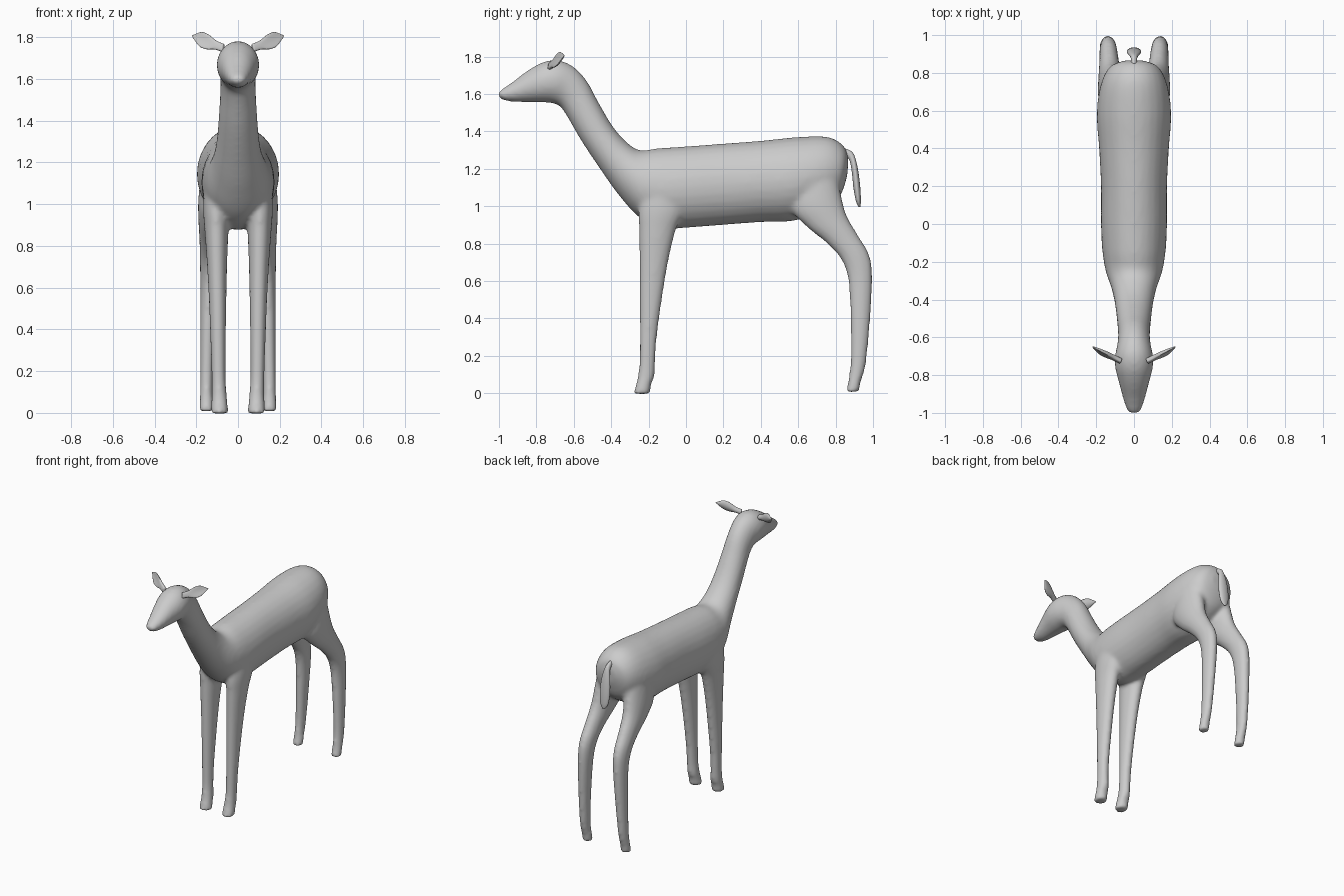
import bpy, bmesh, math
from mathutils import Vector

cube = bpy.data.objects.get("Cube")
if cube:
    bpy.data.objects.remove(cube)

grey = bpy.data.materials.new("soft grey")
grey.use_nodes = True
grey.diffuse_color = (0.6, 0.6, 0.6, 1)
grey.node_tree.nodes["Principled BSDF"].inputs["Base Color"].default_value = (0.6, 0.6, 0.6, 1)


def smooth_rings(rings, steps=5):
    """Catmull-Rom interpolation through rows of numbers."""
    out = []
    for i in range(len(rings) - 1):
        a, b, c, d = (rings[min(max(k, 0), len(rings) - 1)] for k in range(i - 1, i + 3))
        for s in range(steps):
            t = s / steps
            out.append([0.5 * (2*q + (r - p)*t + (2*p - 5*q + 4*r - e)*t*t
                               + (3*q - p - 3*r + e)*t**3)
                        for p, q, r, e in zip(a, b, c, d)])
    return out + [list(rings[-1])]


def loft(bm, sections, cup=Vector((0, 0, 0)), sides=28):
    """Skin elliptical sections given as (centre, half axis, half axis)."""
    loops = []
    for centre, u, v in sections:
        angles = [2 * math.pi * k / sides for k in range(sides)]
        loops.append([bm.verts.new(centre + u*math.cos(a) + v*math.sin(a)
                                   + cup * u.length * math.cos(a)**2) for a in angles])
    for lo, hi in zip(loops, loops[1:]):
        for k in range(sides):
            j = (k + 1) % sides
            bm.faces.new((lo[k], lo[j], hi[j], hi[k]))
    bm.faces.new(loops[0][::-1])
    bm.faces.new(loops[-1])


def side_profile(bm, rows, side=1):
    """Rows hold two outline points (y, z, y, z), the centre x and half width."""
    sections = []
    for y1, z1, y2, z2, x, w in smooth_rings(rows):
        a, b = Vector((0, y1, z1)), Vector((0, y2, z2))
        sections.append(((a + b)/2 + Vector((x*side, 0, 0)), (a - b)/2, Vector((w, 0, 0))))
    loft(bm, sections)


def finish(bm, name):
    bmesh.ops.recalc_face_normals(bm, faces=bm.faces)
    mesh = bpy.data.meshes.new(name)
    bm.to_mesh(mesh)
    bm.free()
    mesh.materials.append(grey)
    mesh.shade_smooth()
    obj = bpy.data.objects.new(name, mesh)
    bpy.context.collection.objects.link(obj)
    return obj


# Rump, back, neck and head: upper outline, lower outline, x, half width
trunk = [
    (.868, 1.25, .862, 1.16, 0, .05), (.845, 1.32, .815, 1.04, 0, .13),
    (.76, 1.37, .70, .96, 0, .178), (.6, 1.37, .56, .92, 0, .197),
    (.4, 1.35, .4, .915, 0, .185), (.2, 1.335, .2, .90, 0, .175),
    (0, 1.32, 0, .885, 0, .175), (-.15, 1.31, -.13, .88, 0, .168),
    (-.25, 1.30, -.25, .94, 0, .15), (-.33, 1.355, -.36, 1.06, 0, .118),
    (-.40, 1.44, -.46, 1.2, 0, .10), (-.47, 1.56, -.56, 1.35, 0, .09),
    (-.53, 1.67, -.63, 1.47, 0, .084), (-.60, 1.745, -.67, 1.53, 0, .088),
    (-.68, 1.78, -.71, 1.55, 0, .1), (-.76, 1.772, -.76, 1.555, 0, .1),
    (-.84, 1.73, -.84, 1.557, 0, .08), (-.92, 1.67, -.92, 1.558, 0, .059),
    (-.975, 1.632, -.975, 1.567, 0, .042), (-1.003, 1.613, -1.003, 1.583, 0, .022),
]
# Legs: front outline, back outline, x, half width
front_leg = [
    (-.20, 1.2, -.04, 1.2, .10, .05), (-.25, 1.0, -.01, 1.0, .105, .062),
    (-.252, .87, -.055, .87, .103, .057), (-.25, .7, -.095, .7, .1, .048),
    (-.249, .5, -.128, .5, .097, .041), (-.248, .3, -.155, .3, .095, .036),
    (-.25, .16, -.165, .16, .093, .034), (-.26, .08, -.168, .09, .09, .037),
    (-.275, .02, -.185, .05, .089, .041), (-.28, -.003, -.192, -.003, .089, .042),
]
hind_leg = [
    (.58, 1.2, .80, 1.22, .10, .07), (.56, 1.0, .83, 1.06, .115, .075),
    (.64, .895, .86, .95, .125, .065), (.75, .805, .92, .845, .131, .054),
    (.83, .715, .978, .745, .135, .048), (.868, .6, .997, .63, .138, .043),
    (.878, .4, .986, .4, .145, .037), (.880, .2, .968, .2, .15, .032),
    (.872, .1, .955, .12, .151, .031), (.862, .04, .935, .06, .151, .033),
    (.855, .005, .926, .01, .151, .034),
]

# Body fused into one skin
bm = bmesh.new()
side_profile(bm, trunk)
for side in (1, -1):
    side_profile(bm, front_leg, side)
    side_profile(bm, hind_leg, side)
body = finish(bm, "body")
fuse = body.modifiers.new("fuse", 'REMESH')
fuse.mode = 'VOXEL'
fuse.voxel_size = 0.012
fuse.use_smooth_shade = True
relax = body.modifiers.new("relax", 'SMOOTH')
relax.factor = 0.5
relax.iterations = 10

# Tail
bm = bmesh.new()
side_profile(bm, [
    (.84, 1.27, .85, 1.31, 0, .015), (.872, 1.25, .893, 1.285, 0, .018),
    (.887, 1.18, .916, 1.215, 0, .032), (.895, 1.1, .930, 1.12, 0, .038),
    (.908, 1.03, .935, 1.035, 0, .03), (.922, .997, .932, .997, 0, .008),
])
finish(bm, "tail")

# Ears: cupped leaves, rows hold distance along the ear, half height, half thickness
for side, name in ((1, "left_ear"), (-1, "right_ear")):
    root, tip = Vector((.07 * side, -.725, 1.748)), Vector((.22 * side, -.65, 1.806))
    up = Vector((-.15 * side, .2, 1)).normalized()
    thick = (tip - root).cross(up).normalized()
    sections = [(root.lerp(tip, t), up * h, thick * d) for t, h, d in smooth_rings([
        (0, .02, .014), (.25, .022, .014), (.5, .036, .012),
        (.72, .036, .009), (.9, .016, .006), (1, .002, .002)])]
    bm = bmesh.new()
    loft(bm, sections, Vector((0, -.3, 0)), 20)
    finish(bm, name)
